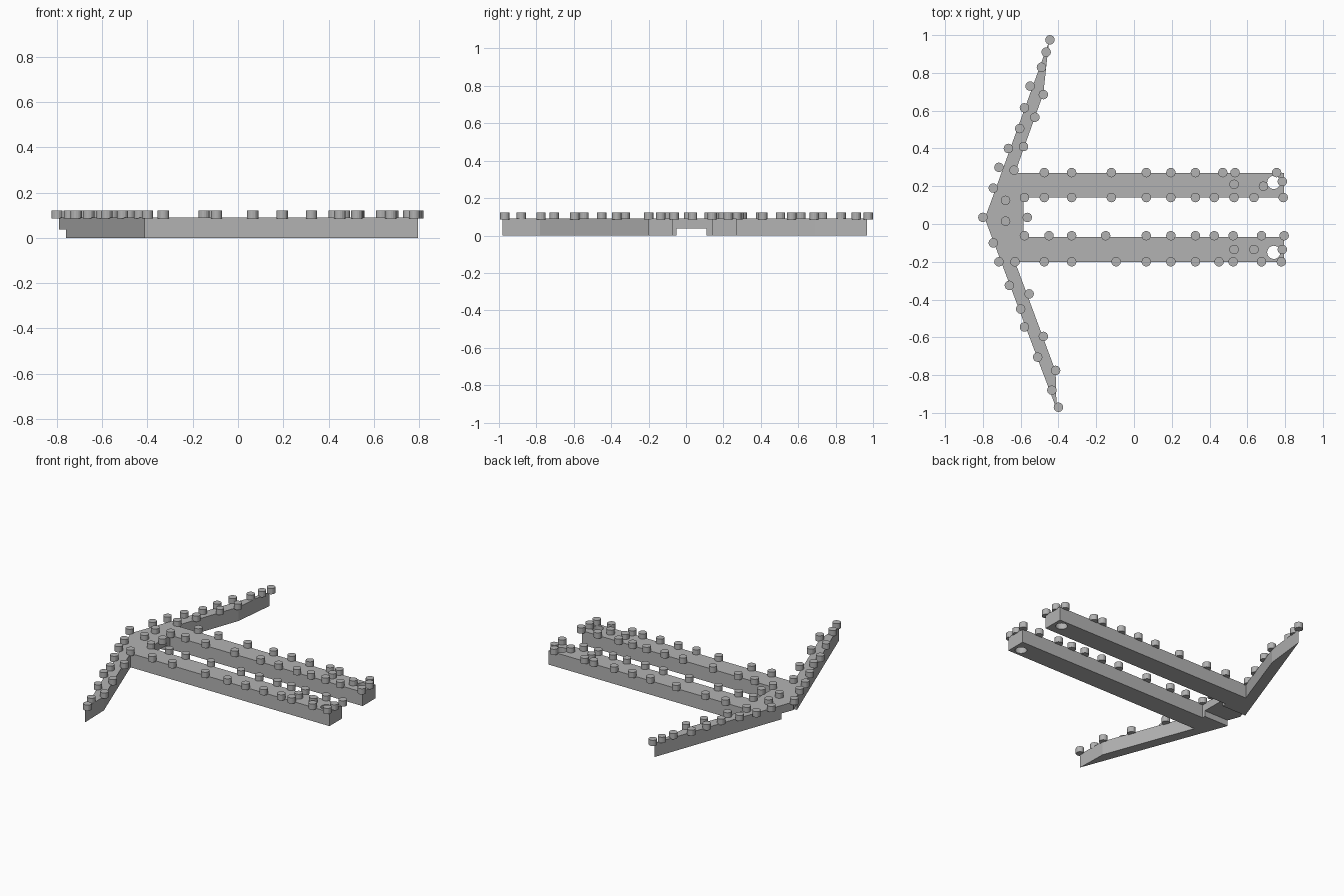
import bpy
import bmesh
from math import cos, sin, tau

default_cube = bpy.data.objects.get("Cube")
if default_cube:
    bpy.data.objects.remove(default_cube, do_unlink=True)

# One plain grey for every part
grey = bpy.data.materials.new("light grey")
grey.use_nodes = True
colour = (0.45, 0.45, 0.45, 1)
grey.diffuse_color = colour
grey.node_tree.nodes["Principled BSDF"].inputs["Base Color"].default_value = colour

BODY_TOP = 0.09
STUD_BASE = 0.085
STUD_TOP = 0.122
STUD_RADIUS = 0.025


def finish(name, bm):
    """Turn a bmesh into a flat shaded object."""
    bmesh.ops.recalc_face_normals(bm, faces=bm.faces[:])
    mesh = bpy.data.meshes.new(name)
    bm.to_mesh(mesh)
    bm.free()
    mesh.materials.append(grey)
    obj = bpy.data.objects.new(name, mesh)
    bpy.context.collection.objects.link(obj)
    return obj


def ring(centre, radius, sides):
    x, y = centre
    return [(x + radius * cos(tau * i / sides), y + radius * sin(tau * i / sides))
            for i in range(sides)]


def slab(name, loops, bottom, top):
    """Extrude an outline, with any further loops as through holes."""
    bm = bmesh.new()
    edges = []
    for loop in loops:
        verts = [bm.verts.new((x, y, bottom)) for x, y in loop]
        for a, b in zip(verts, verts[1:] + verts[:1]):
            edges.append(bm.edges.new((a, b)))
    bmesh.ops.triangle_fill(bm, edges=edges, use_beauty=True)
    result = bmesh.ops.extrude_face_region(
        bm, geom=bm.faces[:], use_keep_orig=True)
    moved = [v for v in result["geom"] if isinstance(v, bmesh.types.BMVert)]
    bmesh.ops.translate(bm, verts=moved, vec=(0, 0, top - bottom))
    return finish(name, bm)


def studs(name, points):
    """Short round pegs standing on the body."""
    bm = bmesh.new()
    for point in points:
        circle = ring(point, STUD_RADIUS, 16)
        low = [bm.verts.new((x, y, STUD_BASE)) for x, y in circle]
        high = [bm.verts.new((x, y, STUD_TOP)) for x, y in circle]
        bm.faces.new(low)
        bm.faces.new(high)
        for i in range(len(low)):
            j = (i + 1) % len(low)
            bm.faces.new((low[i], low[j], high[j], high[i]))
    return finish(name, bm)


def row(y, xs):
    return [(x, y) for x in xs]


# Back half: long bar with a hole near its end, plus the swept arm
back_outline = [(-0.76, 0.11), (-0.585, 0.11), (-0.585, 0.14), (0.795, 0.14),
                (0.795, 0.27), (-0.63, 0.27), (-0.48, 0.69), (-0.45, 0.967)]
slab("back_bar_and_arm", [back_outline, ring((0.74, 0.22), 0.035, 24)], 0, BODY_TOP)

# Front half
front_outline = [(-0.76, -0.05), (-0.41, -0.98), (-0.415, -0.78), (-0.63, -0.2),
                 (0.795, -0.2), (0.795, -0.07), (-0.585, -0.07), (-0.585, -0.05)]
slab("front_bar_and_arm", [front_outline, ring((0.74, -0.15), 0.035, 24)], 0, BODY_TOP)

# Thinner bridge joining the halves, leaving a channel underneath
bridge_outline = [(-0.585, -0.05), (-0.585, 0.11), (-0.76, 0.11),
                  (-0.79, 0.03), (-0.76, -0.05)]
slab("bridge", [bridge_outline], 0.038, BODY_TOP)

# Studs along the edges of both bars
shared = [-0.475, -0.33, 0.065, 0.195, 0.325]
studs("back_bar_studs",
      row(0.272, shared + [-0.12, 0.47, 0.535, 0.755])
      + row(0.14, shared + [-0.58, -0.12, 0.425, 0.53, 0.635, 0.79])
      + [(0.53, 0.21), (0.685, 0.2), (0.785, 0.225)])
studs("front_bar_studs",
      row(-0.062, shared[1:] + [-0.58, -0.45, -0.15, 0.425, 0.525, 0.675, 0.795])
      + row(-0.2, shared + [-0.63, -0.095, 0.45, 0.525, 0.675, 0.78])
      + row(-0.135, [0.53, 0.635, 0.785]))

# Studs along the arms
studs("back_arm_studs", [
    (-0.745, 0.19), (-0.715, 0.3), (-0.665, 0.4), (-0.605, 0.505),
    (-0.58, 0.615), (-0.55, 0.73), (-0.49, 0.83), (-0.465, 0.91), (-0.445, 0.975),
    (-0.635, 0.285), (-0.585, 0.41), (-0.525, 0.565), (-0.48, 0.685)])
studs("front_arm_studs", [
    (-0.745, -0.1), (-0.715, -0.2), (-0.66, -0.325), (-0.6, -0.45),
    (-0.58, -0.545), (-0.51, -0.705), (-0.435, -0.88), (-0.4, -0.97),
    (-0.555, -0.37), (-0.48, -0.595), (-0.415, -0.775)])
studs("bridge_studs", [(-0.8, 0.035), (-0.68, 0.125), (-0.68, 0.015), (-0.565, 0.035)])
